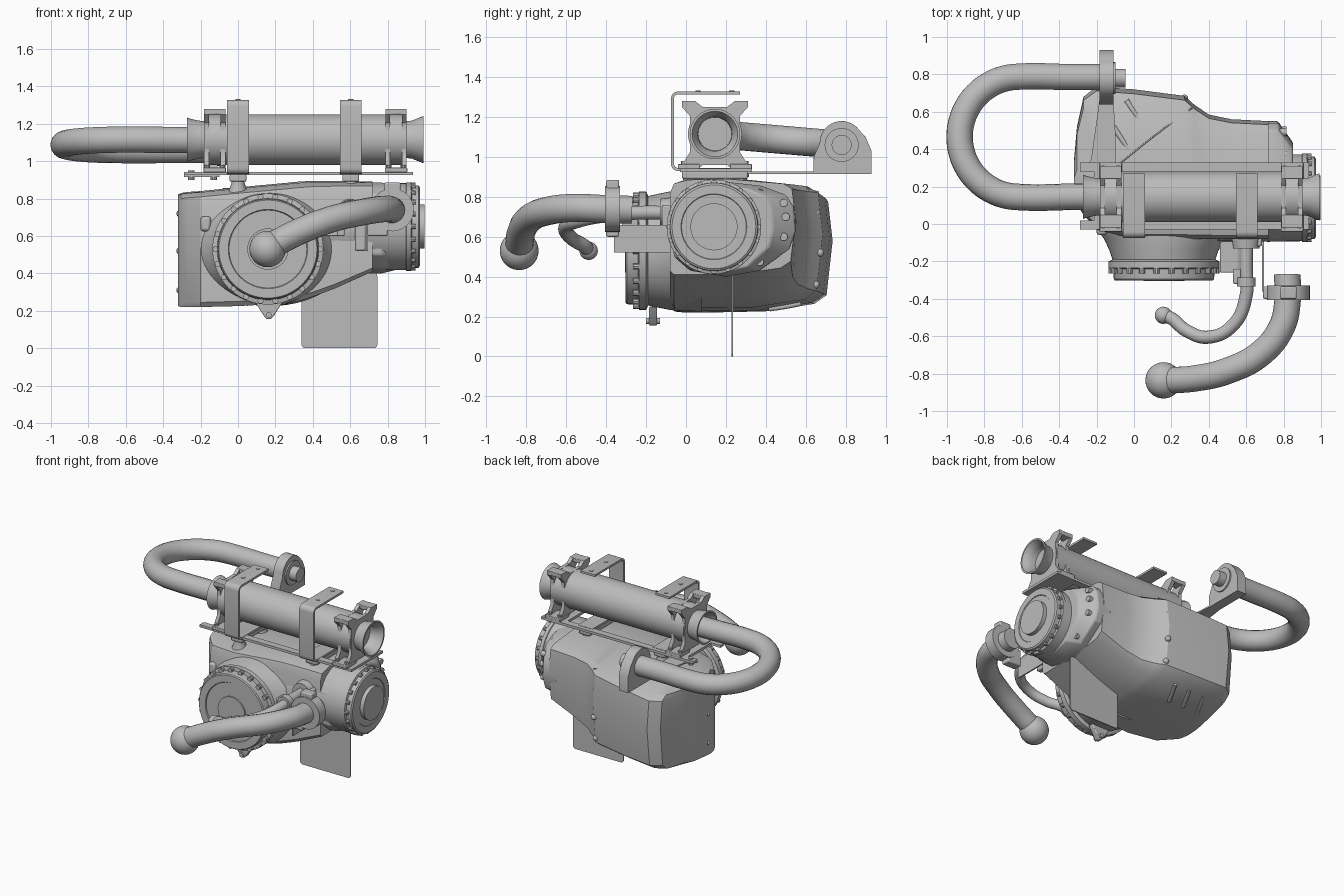
import bpy, bmesh, math

cube = bpy.data.objects.get("Cube")
if cube:
    bpy.data.objects.remove(cube)

grey = bpy.data.materials.new("cast_grey")
grey.use_nodes = True
tone = (0.5, 0.5, 0.5, 1)
grey.diffuse_color = tone
grey.node_tree.nodes["Principled BSDF"].inputs["Base Color"].default_value = tone


def place(axis, u, v, w):
    """Section coordinates u, v and distance w along an axis."""
    return {"x": (w, u, v), "y": (u, w, v), "z": (u, v, w)}[axis]


def smooth(ob, angle):
    bpy.ops.object.select_all(action="DESELECT")
    ob.select_set(True)
    bpy.context.view_layer.objects.active = ob
    if ob.type == "CURVE":
        bpy.ops.object.convert(target="MESH")
    bpy.ops.object.shade_smooth_by_angle(angle=math.radians(angle))


def finish(name, bm, bevel=0, angle=35):
    bmesh.ops.remove_doubles(bm, verts=bm.verts, dist=0.0001)
    bmesh.ops.recalc_face_normals(bm, faces=bm.faces)
    me = bpy.data.meshes.new(name)
    bm.to_mesh(me)
    bm.free()
    ob = bpy.data.objects.new(name, me)
    bpy.context.collection.objects.link(ob)
    me.materials.append(grey)
    if bevel:
        mod = ob.modifiers.new("edge_round", "BEVEL")
        mod.width, mod.segments, mod.limit_method = bevel, 2, "ANGLE"
    smooth(ob, angle)


def loft(name, rings, bevel=0, caps=True, angle=35):
    bm = bmesh.new()
    rows = [[bm.verts.new(p) for p in r] for r in rings]
    n = len(rows[0])
    for a, b in zip(rows, rows[1:]):
        for i in range(n):
            bm.faces.new((a[i], a[(i + 1) % n], b[(i + 1) % n], b[i]))
    if caps:
        bm.faces.new(rows[0])
        bm.faces.new(rows[-1])
    finish(name, bm, bevel, angle)


def extrude(name, axis, poly, w0, w1, bevel=0):
    loft(name, [[place(axis, u, v, w) for u, v in poly] for w in (w0, w1)], bevel)


def circle(u, v, r, n=48, a0=0, a1=2 * math.pi, end=False):
    steps = n - 1 if end else n
    return [(u + r * math.cos(a0 + (a1 - a0) * i / steps),
             v + r * math.sin(a0 + (a1 - a0) * i / steps)) for i in range(n)]


def lathe(name, axis, u, v, profile, n=48, caps=True):
    """Turned part: profile is a list of (distance, radius)."""
    loft(name, [[place(axis, a, b, w) for a, b in circle(u, v, r, n)]
                for w, r in profile], caps=caps, angle=30)


def box(name, lo, hi, bevel=0):
    poly = [(lo[0], lo[1]), (hi[0], lo[1]), (hi[0], hi[1]), (lo[0], hi[1])]
    extrude(name, "z", poly, lo[2], hi[2], bevel)


def bolts(name, axis, spots, w0, w1, r, n=10):
    for u, v in spots:
        lathe(name, axis, u, v, [(w0, r), (w1, r)], n)


def ball(name, centre, r):
    bm = bmesh.new()
    bmesh.ops.create_uvsphere(bm, u_segments=32, v_segments=20, radius=r)
    bmesh.ops.translate(bm, verts=bm.verts, vec=centre)
    finish(name, bm)


def hose(name, pts, r):
    cu = bpy.data.curves.new(name, "CURVE")
    cu.dimensions, cu.bevel_depth, cu.bevel_resolution = "3D", r, 7
    cu.use_fill_caps, cu.resolution_u = True, 10
    sp = cu.splines.new("BEZIER")
    sp.bezier_points.add(len(pts) - 1)
    for b, p in zip(sp.bezier_points, pts):
        b.co = p
        b.handle_left_type = b.handle_right_type = "AUTO"
    ob = bpy.data.objects.new(name, cu)
    bpy.context.collection.objects.link(ob)
    cu.materials.append(grey)
    smooth(ob, 40)


# Main housing, lofted along x: (x, front, back, bottom, top)
stations = [(-.322, .17, .33, .225, .82), (-.305, .10, .52, .22, .83), (-.27, .05, .68, .22, .835),
            (-.2, -.03, .735, .22, .84), (.0, -.08, .72, .225, .86), (.27, -.08, .685, .24, .885),
            (.32, -.08, .64, .25, .89), (.40, -.08, .585, .275, .895), (.52, -.08, .56, .32, .895),
            (.72, -.08, .55, .41, .89)]
shape = [(.03, .0), (.55, .01), (.88, .07), (.96, .14), (1, .58), (.97, .9), (.9, .95),
         (.45, 1), (.14, .99), (.03, .95), (0, .85), (0, .04)]
loft("main_housing", [[(x, a + (b - a) * u, lo + (hi - lo) * v) for u, v in shape]
                      for x, a, b, lo, hi in stations], angle=30)

# Rear cover seam, screws and vents
for p in ((.27, .65, .36), (.27, .672, .52), (.27, .652, .72)):
    ball("cover_screw", p, .02)
for z in (.31, .52, .72):
    ball("cover_screw", (-.312, .2, z), .018)
hose("cover_seam", [(-.08, .32, .853), (.12, .48, .855), (.31, .62, .842)], .004)
for x, y, z in ((-.07, .46, .83), (.0, .6, .82)):
    hose("top_vent", [(x - .04, y + .06, z - .004), (x, y, z + .003), (x + .04, y - .06, z + .003)], .014)
for x in (-.15, -.03, .09):
    hose("bottom_vent", [(x - .04, .42, .238), (x, .5, .25), (x + .04, .58, .266)], .012)
box("front_plug", (-.2, -.06, .625), (-.145, .03, .705), .015)

# Front drive: neck flaring into the housing, then the flange
fx, fz = .16, .53
neck = [(-.2, 0, .272, .272), (-.14, .0, .292, .285), (-.08, .01, .33, .297), (-.02, .01, .375, .303),
        (.08, .01, .44, .305)]
loft("front_neck", [[(fx + c + a * rx, y, fz + b * rz) for a, b in circle(0, 0, 1, 64)]
                    for y, c, rx, rz in neck], angle=40)
lathe("front_flange", "y", fx, fz, [(-.19, .275), (-.2, .297), (-.235, .297), (-.24, .272),
                                   (-.295, .268), (-.302, .262), (-.302, .212), (-.295, .208)])
bolts("front_flange_bolt", "y", circle(fx, fz, .28, 22), -.265, -.22, .016)
bolts("front_hub", "y", [(fx, fz)], -.305, -.28, .11, 40)
extrude("bottom_lug", "y", [(.09, .25), (.14, .17), (.155, .155), (.175, .155), (.19, .17), (.24, .25)],
        -.185, -.145, .006)
bolts("lug_pin", "y", [(.165, .178)], -.2, -.13, .015, 16)

# Side drive: collar, barrel and flange
sy, sz = .14, .65
collar = [(-.06, .5), (.02, .43), (.2, .4), (.37, .43), (.52, .54), (.55, .63), (.54, .75),
          (.5, .81), (.38, .855), (.12, .885), (-.02, .83), (-.08, .74)]
inner = [(sy + (u - sy) * .72, sz + (v - sz) * .92) for u, v in collar]
loft("side_collar", [[place("x", u, v, w) for u, v in p]
                     for p, w in ((collar, .66), (collar, .77), (inner, .85))], .008)
bolts("collar_bolt", "x", [(.37, .82), (.49, .77), (.5, .7), (.49, .6), (.37, .475)], .75, .815, .02, 14)
lathe("side_barrel", "x", sy, sz, [(.45, .232), (.72, .235), (.90, .232)])
lathe("side_flange", "x", sy, sz, [(.89, .22), (.9, .237), (.925, .237), (.93, .222), (.965, .22),
                                  (.972, .21), (.972, .165), (.965, .16)])
bolts("side_flange_bolt", "x", circle(sy, sz, .222, 20), .92, .95, .014)
lathe("side_hub", "x", sy, sz, [(.95, .165), (.968, .165), (.968, .118), (.997, .118)])

# Upper pipe with flared ends
py, pz = .145, 1.115
lathe("upper_pipe", "x", py, pz, [(-.08, .135), (.81, .135)])
for name, end, s, rim in (("right_flare", -.272, 1, .118), ("left_flare", .992, -1, .126)):
    lathe(name, "x", py, pz, [(end + s * d, r) for d, r in
          ((.3, .09), (.12, .095), (.06, .102), (.02, rim - .007), (0, rim), (0, rim - .012), (.03, .095),
           (.06, .085), (.2, .08))], caps=False)

# Pipe clamps: hourglass cheeks around a ring, pads and feet
quarter = [(.06, .135), (.1, .165), (.165, .165), (.165, .135), (.125, .09), (.125, .05)]
half = quarter + [(.13, 0)] + [(u, -v - (.02 if v > .1 else 0)) for u, v in reversed(quarter)]
cheek = [(py + u, pz + v) for u, v in half] + [(py - u, pz + v) for u, v in reversed(half)]
for x in (-.125, .845):
    for d in (-.044, .044):
        extrude("clamp_cheek", "x", cheek, x + d - .013, x + d + .013)
    lathe("clamp_ring", "x", py, pz, [(x - .05, .135), (x + .05, .135)])
    for s in (-1, 1):
        yc = py + s * .13
        box("clamp_top_pad", (x - .056, yc - .035, 1.25), (x + .056, yc + .035, 1.28), .004)
        box("clamp_foot", (x - .06, yc - .055, .94), (x + .06, yc + .055, .965), .004)
        bolts("clamp_bolt", "z", [(x - .04, py + s * .155), (x + .04, py + s * .155)], .95, .98, .015)
    box("clamp_base", (x - .09, -.03, .925), (x + .09, .33, .943))

# Carrier frame, posts and hook straps
for y in (-.005, .305):
    box("frame_rail", (-.29, y - .025, .925), (.915, y + .025, .943))


def hook(z0, z1, r):
    """One face of the strap: top run, two rounded corners, bottom run."""
    return [(.27, z1), (-.04, z1)] + circle(-.04, 1.293, r, 6, math.pi / 2, math.pi, True) + \
        circle(-.04, .965, r, 6, math.pi, math.pi * 1.5, True) + [(.3, z0)]


strap = hook(.93, 1.328, .035) + hook(.945, 1.313, .02)[::-1]
for x in (0, .603):
    extrude("hook_strap", "x", strap, x - .058, x + .058)
    bolts("strap_bolt", "z", [(x, .06), (x, .23)], 1.32, 1.332, .014)
    box("post_bridge", (x - .045, -.02, .89), (x + .045, .31, .93), .008)
    for y in (.02, .27):
        lathe("frame_post", "z", x, y, [(.74, .07), (.84, .05), (.88, .036), (.93, .036)], 20)

# Rear bracket arm and clamp
arm = [(-.29, .28), (-.1, .28), (-.1, .5), (-.11, .66), (-.11, .93), (-.185, .93), (-.185, .66), (-.23, .34)]
extrude("rear_arm", "z", arm, .915, .926)
bolts("arm_bolt", "z", [(-.25, .3), (-.13, .3)], .9, .95, .017)
saddle = [(.64, .92), (.93, .92), (.93, 1.03), (.9, 1.1), (.87, 1.13)] + \
    circle(.78, 1.07, .11, 14, .4, math.pi, True) + [(.64, 1.0)]
extrude("rear_clamp", "x", saddle, -.185, -.11, .006)
lathe("rear_fitting", "x", .78, 1.06, [(-.12, .085), (-.1, .085), (-.1, .05), (-.045, .05)], 32)

# Looping hose from the upper pipe to the rear clamp
turn = [(u - .61, v, 1.115 - .055 * (v - .145) / .64)
        for u, v in circle(0, .466, .322, 13, -math.pi / 2, -math.pi * 1.5, True)]
hose("loop_hose", [(0, .146, 1.11), (-.3, .146, 1.113)] + turn + [(-.35, .786, 1.06), (-.1, .786, 1.06)], .071)

# Large front hose with clamp
hose("large_front_hose", [(.82, -.27, .735), (.82, -.42, .74), (.79, -.55, .745), (.68, -.69, .73),
                          (.5, -.785, .69), (.33, -.825, .625), (.18, -.837, .55)], .071)
ball("large_hose_ball", (.158, -.836, .53), .097)
lathe("large_hose_clamp", "y", .825, .74, [(-.405, .115), (-.33, .115)], 36)
box("clamp_tab", (.69, -.4, .6), (.8, -.335, .72), .008)
box("clamp_ear", (.78, -.4, .83), (.87, -.335, .885), .008)
box("clamp_stay", (.685, -.36, .52), (.695, .0, .66))
box("stay_foot", (.625, -.12, .52), (.685, -.06, .76), .01)

# Small front hose with clamp
hose("small_front_hose", [(.6, -.05, .72), (.6, -.25, .72), (.6, -.38, .71), (.53, -.54, .68),
                          (.4, -.605, .645), (.28, -.57, .59), (.2, -.505, .55), (.16, -.49, .53)], .035)
ball("small_hose_ball", (.157, -.488, .53), .046)
lathe("small_hose_clamp", "y", .6, .72, [(-.335, .05), (-.285, .05)], 24)
box("small_clamp_bracket", (.46, -.26, .6), (.56, -.08, .63), .006)
box("small_clamp_upright", (.53, -.32, .6), (.57, -.24, .74), .006)
lathe("small_hose_socket", "y", .6, .72, [(-.13, .07), (-.02, .085)], 28)

# Hanging plate with rounded lower corners
plate = circle(.36, .02, .02, 6, math.pi, math.pi * 1.5, True) + \
    circle(.725, .02, .02, 6, math.pi * 1.5, math.pi * 2, True) + [(.745, .385), (.72, .45), (.34, .45)]
extrude("hanging_plate", "y", plate, .228, .236)
